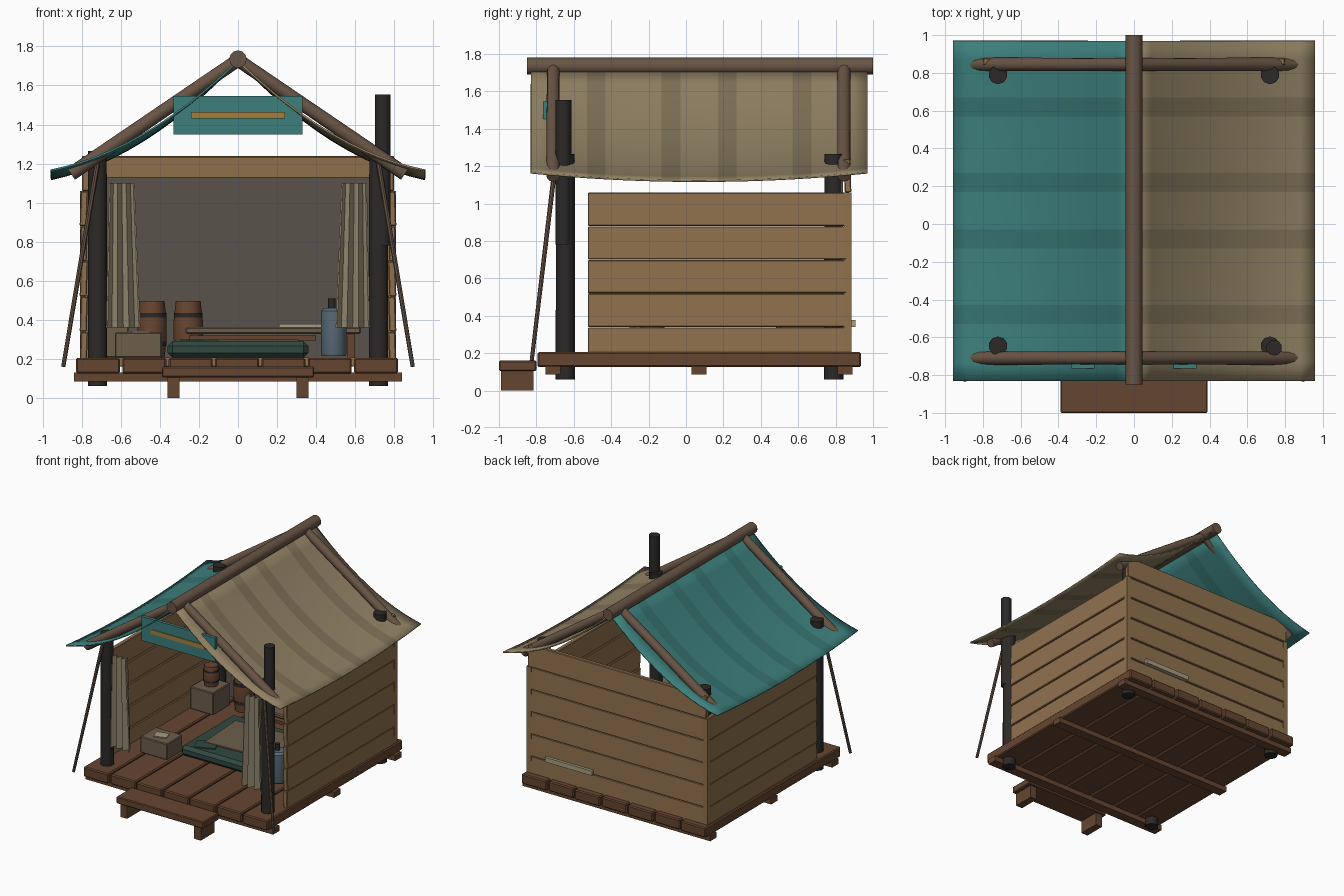
import bpy, bmesh, math
from mathutils import Vector

if "Cube" in bpy.data.objects:
    bpy.data.objects.remove(bpy.data.objects["Cube"])


def mat(name, r, g, b):
    m = bpy.data.materials.new(name)
    m.diffuse_color = (r, g, b, 1)
    m.use_nodes = True
    m.node_tree.nodes["Principled BSDF"].inputs["Base Color"].default_value = m.diffuse_color
    return m


DECK = mat("deck_wood", .13, .06, .03)
WALL = mat("wall_wood", .28, .165, .075)
LOG = mat("log_wood", .14, .09, .06)
DARK = mat("dark_post", .025, .022, .02)
TEAL = mat("teal_cloth", .045, .21, .20)
TEAL_D = mat("teal_stripe", .035, .165, .155)
TAN = mat("tan_cloth", .28, .22, .125)
TAN_D = mat("tan_stripe", .21, .165, .095)
CLOTH = mat("pale_cloth", .40, .34, .22)
GREY = mat("grey_lining", .10, .085, .07)
GOLD = mat("gold", .35, .22, .05)
GREEN = mat("bedroll_green", .03, .065, .05)
BLUE = mat("canister_blue", .10, .15, .19)
CRATE = mat("crate_wood", .15, .11, .07)
BARREL = mat("barrel_wood", .14, .06, .03)


def finish(name, bm, *mats):
    me = bpy.data.meshes.new(name)
    bmesh.ops.recalc_face_normals(bm, faces=bm.faces)
    bm.to_mesh(me)
    bm.free()
    for m in mats:
        me.materials.append(m)
    ob = bpy.data.objects.new(name, me)
    bpy.context.collection.objects.link(ob)
    return ob


def box(name, x0, x1, y0, y1, z0, z1, m, bevel=0.0, rot=(0, 0, 0)):
    bm = bmesh.new()
    bmesh.ops.create_cube(bm, size=1)
    bmesh.ops.scale(bm, vec=(x1 - x0, y1 - y0, z1 - z0), verts=bm.verts)
    if bevel:
        bmesh.ops.bevel(bm, geom=bm.edges[:], offset=bevel, segments=1, affect='EDGES')
    ob = finish(name, bm, m)
    ob.location = ((x0 + x1) / 2, (y0 + y1) / 2, (z0 + z1) / 2)
    ob.rotation_euler = rot
    return ob


def smooth(ob):
    for o in bpy.context.selected_objects:
        o.select_set(False)
    ob.select_set(True)
    bpy.context.view_layer.objects.active = ob
    bpy.ops.object.shade_smooth_by_angle(angle=math.radians(40))


def pole(name, a, b, r0, r1, m, sides=12):
    a, b = Vector(a), Vector(b)
    bm = bmesh.new()
    bmesh.ops.create_cone(bm, cap_ends=True, segments=sides, radius1=r0, radius2=r1,
                          depth=(b - a).length)
    ob = finish(name, bm, m)
    ob.location = (a + b) / 2
    ob.rotation_mode = 'QUATERNION'
    ob.rotation_quaternion = (b - a).to_track_quat('Z', 'Y')
    smooth(ob)


# deck: seven planks on three cross beams
for i in range(7):
    x = -.83 + i * .2375
    e = .008 * (i % 2)
    box("deck_plank", x, x + .225, -.795 + e, .935 - e, .125, .205, DECK, .008)
for y in (-.71, .07, .85):
    box("deck_beam", -.84, .84, y - .04, y + .04, .085, .13, DECK)

# front step
box("step_board", -.39, .39, -1, -.8, .105, .16, DECK, .006)
for s in (-1, 1):
    box("step_leg", s * .33 - .03, s * .33 + .03, -.99, -.815, 0, .108, DECK)

# clapboard walls
tilt = math.radians(2)
for i in range(6):
    z = .16 + i * .18
    if i < 5:
        for s in (-1, 1):
            box("side_wall_board", s * .79 - .018, s * .79 + .018, -.525, .86,
                z, z + .178, WALL, .005, (0, -s * tilt, 0))
    box("back_wall_board", -.80, .80, .845, .881, z, z + .178, WALL, .005, (tilt, 0, 0))
for s in (-1, 1):
    box("corner_trim", s * .79 - .02, s * .79 + .02, .845, .884, .17, 1.06, WALL)
box("back_lining", -.76, .76, .825, .84, .205, 1.13, GREY)

# posts, and the splice on the right front post
for x in (-.72, .72):
    for y in (-.645, .79):
        pole("corner_post", (x, y, .06), (x, y, 1.265), .052, .050, DARK, 10)
pole("post_extension", (.742, -.655, .78), (.742, -.655, 1.553), .042, .042, DARK, 10)

# ridge, rafters, guy poles
pole("ridge_pole", (0, -.85, 1.735), (0, 1, 1.735), .045, .045, LOG)
for s in (-1, 1):
    for y in (-.71, .845):
        pole("rafter", (0, y, 1.73), (s * .855, y, 1.147), .034, .036, LOG)
    pole("guy_pole", (s * .72, -.70, 1.2), (s * .895, -.825, .16), .013, .011, LOG, 8)


# sagging cloth roof with darker woven stripes
def roof(name, s, m, dark):
    nx, ny = 12, 18
    bm = bmesh.new()
    rows = []
    for i in range(nx + 1):
        t = i / nx
        row = []
        for j in range(ny + 1):
            v = j / ny
            belly = 4 * v * (1 - v)
            z = 1.715 - .55 * t - .36 * t * (1 - t) * (1 + .1 * belly) - .045 * t * belly
            row.append(bm.verts.new((s * (.01 + .948 * t), -.83 + 1.8 * v, z)))
        rows.append(row)
    for i in range(nx):
        for j in range(ny):
            f = bm.faces.new((rows[i][j], rows[i + 1][j], rows[i + 1][j + 1], rows[i][j + 1]))
            f.material_index = int(j in (3, 7, 10, 14))
            f.smooth = True
    ob = finish(name, bm, m, dark)
    md = ob.modifiers.new("thickness", 'SOLIDIFY')
    md.thickness = .01
    md.offset = 0


roof("roof_cloth_left", -1, TEAL, TEAL_D)
roof("roof_cloth_right", 1, TAN, TAN_D)

# hanging sign panel with plain gold bar
box("sign_panel", -.33, .33, -.765, -.74, 1.35, 1.545, TEAL)
box("sign_bar", -.24, .24, -.773, -.76, 1.43, 1.465, GOLD)


# pleated front curtains
def curtain(s):
    bm = bmesh.new()
    n, prev = 6, None
    for k in range(n + 1):
        u = k / n
        y = -.645 + (.025 if k % 2 else -.025)
        pair = (bm.verts.new((s * (.66 - .13 * u), y, 1.10)),
                bm.verts.new((s * (.675 - .175 * u), y, .36)))
        if prev:
            bm.faces.new((prev[0], prev[1], pair[1], pair[0]))
        prev = pair
    ob = finish("curtain", bm, CLOTH)
    ob.modifiers.new("thickness", 'SOLIDIFY').thickness = .008


for s in (-1, 1):
    curtain(s)

# bedroll, blanket, rear cot with pillow board
box("bedroll", -.36, .36, -.23, .45, .205, .29, GREEN, .025)
box("blanket", -.25, .30, -.08, .36, .288, .30, CRATE, .004, (0, 0, .06))
box("folded_cloth", -.28, -.12, -.18, -.06, .288, .298, GREEN, 0, (0, 0, .4))
box("low_shelf", -.25, .40, .48, .60, .295, .32, DECK)
box("cot_top", -.27, .63, .50, .83, .328, .362, CRATE, .008)
for x in (-.22, .58):
    for y in (.54, .79):
        box("cot_leg", x - .02, x + .02, y - .02, y + .02, .205, .33, DECK)
box("cot_board", .21, .63, .62, .905, .34, .378, CLOTH)

# crates and notes
box("front_crate", -.63, -.39, -.35, -.15, .205, .335, CRATE, .006)
box("paper", -.56, -.46, -.29, -.21, .335, .343, CLOTH, 0, (0, 0, .3))
box("rear_crate", -.765, -.56, .48, .70, .205, .385, CRATE, .006)


# barrels turned from a profile
def turned(name, x, y, prof, m, n=14):
    bm = bmesh.new()
    rings = [[bm.verts.new((r * math.cos(2 * math.pi * k / n), r * math.sin(2 * math.pi * k / n), z))
              for k in range(n)] for r, z in prof]
    for a, b in zip(rings, rings[1:]):
        for k in range(n):
            bm.faces.new((a[k], a[(k + 1) % n], b[(k + 1) % n], b[k]))
    bm.faces.new(rings[0])
    bm.faces.new(rings[-1])
    ob = finish(name, bm, m)
    ob.location = (x, y, 0)
    smooth(ob)


for x, y, z, h, r in ((-.255, .70, .205, .29, .075), (-.44, .70, .205, .29, .075),
                      (-.66, .60, .385, .16, .06)):
    turned("barrel", x, y, [(r * .85, z), (r, z + h * .35), (r, z + h * .65), (r * .85, z + h)], BARREL)
    for f in (.25, .75):
        pole("barrel_band", (x, y, z + h * (f - .04)), (x, y, z + h * (f + .04)),
             r * 1.01, r * 1.01, DARK, 14)

# blue canister with neck
turned("canister", .49, -.18, [(.062, .215), (.066, .225), (.066, .445), (.05, .46)], BLUE)
pole("canister_neck", (.48, -.18, .455), (.48, -.18, .51), .02, .02, DARK, 10)
